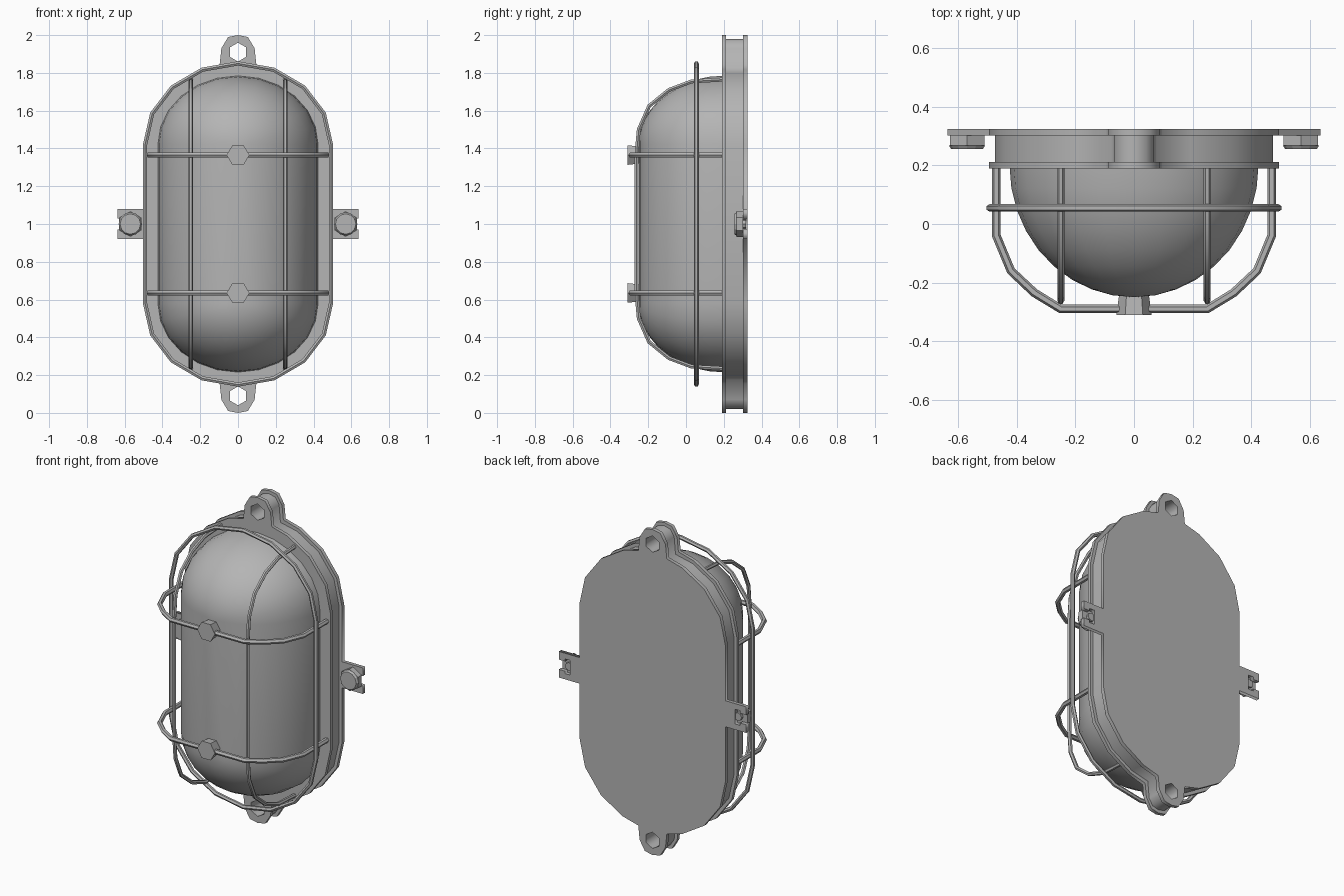
import bpy, bmesh, math
from mathutils import Matrix, Vector

if "Cube" in bpy.data.objects:
    bpy.data.objects.remove(bpy.data.objects["Cube"])

metal = bpy.data.materials.new("lamp grey")
metal.diffuse_color = (0.46, 0.46, 0.46, 1)
metal.use_nodes = True
metal.node_tree.nodes["Principled BSDF"].inputs["Base Color"].default_value = metal.diffuse_color
Z0, Z1 = 0.58, 1.42          # centres of the two rounded ends
R = math.radians


def add(name, mesh, smooth=None):
    ob = bpy.data.objects.new(name, mesh)
    bpy.context.collection.objects.link(ob)
    mesh.materials.clear()
    mesh.materials.append(metal)
    if smooth:
        bpy.ops.object.select_all(action='DESELECT')
        ob.select_set(True)
        bpy.context.view_layer.objects.active = ob
        bpy.ops.object.shade_smooth_by_angle(angle=R(smooth))
    return ob


def from_curve(name, cu, matrix=None, smooth=None):
    """Turn a curve into a mesh object."""
    tmp = bpy.data.objects.new("tmp", cu)
    bpy.context.collection.objects.link(tmp)
    bpy.context.view_layer.update()
    dg = bpy.context.evaluated_depsgraph_get()
    mesh = bpy.data.meshes.new_from_object(tmp.evaluated_get(dg))
    bpy.data.objects.remove(tmp)
    if matrix:
        mesh.transform(matrix)
    return add(name, mesh, smooth)


def spline(cu, pts, closed):
    s = cu.splines.new('POLY')
    s.points.add(len(pts) - 1)
    for p, co in zip(s.points, pts):
        p.co = (*co, 1)
    s.use_cyclic_u = closed


def tube(name, pts, r=0.013, closed=False):
    cu = bpy.data.curves.new(name, 'CURVE')
    cu.dimensions = '3D'
    cu.bevel_depth, cu.bevel_resolution, cu.use_fill_caps = r, 1, True
    spline(cu, pts, closed)
    return from_curve(name, cu, smooth=50)


def plate(name, outline, holes, y0, y1):
    """Filled front-view outline (x, z) with holes, between two depths."""
    cu = bpy.data.curves.new(name, 'CURVE')
    cu.dimensions, cu.fill_mode = '2D', 'BOTH'
    cu.extrude = (y1 - y0) / 2
    for loop in [outline] + holes:
        spline(cu, [(x, z, 0) for x, z in loop], True)
    m = Matrix.Translation((0, (y0 + y1) / 2, 0)) @ Matrix.Rotation(R(90), 4, 'X')
    return from_curve(name, cu, m)


def frustum(name, x, z, y0, y1, r0, r1, n=6, turn=0):
    bm = bmesh.new()
    m = (Matrix.Translation((x, (y0 + y1) / 2, z)) @ Matrix.Rotation(R(-90), 4, 'X')
         @ Matrix.Rotation(R(turn), 4, 'Z'))
    bmesh.ops.create_cone(bm, cap_ends=True, segments=n, radius1=r0, radius2=r1,
                          depth=y1 - y0, matrix=m)
    me = bpy.data.meshes.new(name)
    bm.to_mesh(me)
    bm.free()
    return add(name, me)


def stadium(rx, rz, n):
    lo = [(rx * math.cos(a), Z0 + rz * math.sin(a))
          for a in (-math.pi + math.pi * i / n for i in range(n + 1))]
    hi = [(rx * math.cos(a), Z1 + rz * math.sin(a))
          for a in (math.pi * i / n for i in range(n + 1))]
    return lo + hi


def outline(d, tabs=False):
    """Housing outline with end ears, inset by d, optionally with slotted tabs."""
    q = [(0, d), (0.052 - d / 2, 0.01 + d), (0.088 - d, 0.07), (0.097 - d, 0.155 + d)]
    q += [((0.495 - d) * math.cos(R(a)), Z0 + (0.435 - d) * math.sin(R(a)))
          for a in (-66, -45, -22, 0)]
    if tabs:
        q += [(0.495, 0.92), (0.637, 0.92), (0.637, 0.97), (0.595, 0.97),
              (0.595, 0.955), (0.56, 0.955)]
    right = q + [(x, 2 - z) for x, z in reversed(q)]
    return right + [(-x, z) for x, z in reversed(right[1:-1])]


def hole(z):
    return [(0.05 * math.cos(R(60 * i + 30)), z + 0.05 * math.sin(R(60 * i + 30)))
            for i in range(6)]


# Housing: back plate with side tabs, inset body, front flange
holes = [hole(0.09), hole(1.91)]
plate("back_plate", outline(0, True), holes, 0.302, 0.325)
plate("housing_body", outline(0.02), holes, 0.212, 0.302)
plate("front_flange", outline(0), holes, 0.19, 0.212)

# Glass dome: half capsule lofted from shrinking stadium loops
bm = bmesh.new()
steps, prev = 9, None
for k in range(steps + 1):
    a = math.pi / 2 * k / steps
    s, y = max(math.cos(a), 1e-6), 0.2 - 0.45 * math.sin(a)
    ring = [bm.verts.new((x, y, z)) for x, z in stadium(0.425 * s, 0.365 * s, 12)]
    if prev:
        n = len(ring)
        for i in range(n):
            j = (i + 1) % n
            bm.faces.new((prev[i], prev[j], ring[j], ring[i]))
    prev = ring
bmesh.ops.remove_doubles(bm, verts=bm.verts[:], dist=1e-4)
bmesh.ops.recalc_face_normals(bm, faces=bm.faces[:])
me = bpy.data.meshes.new("glass_dome")
bm.to_mesh(me)
bm.free()
add("glass_dome", me, 40)

# Wire guard: hoop around the dome
tube("guard_hoop", [(x, 0.055, z) for x, z in stadium(0.492, 0.43, 8)], closed=True)

# Wire guard: two cross bars with hexagonal knobs
half = [(0.47, 0.2), (0.47, -0.04), (0.42, -0.16), (0.34, -0.235), (0.25, -0.29)]
path = half + [(-x, y) for x, y in reversed(half)]
for side, z in (("lower", 0.635), ("upper", 1.365)):
    tube(side + "_guard_bar", [(x, y, z) for x, y in path], 0.015)
    frustum(side + "_guard_knob", 0, z, -0.31, -0.235, 0.06, 0.05, turn=30)

# Wire guard: two upright bars
low = [(0.2, 0.235), (0.03, 0.245), (-0.09, 0.29), (-0.195, 0.375), (-0.25, 0.5), (-0.262, 0.635)]
path = low + [(y, 2 - z) for y, z in reversed(low)]
for side, s in (("left", -1), ("right", 1)):
    tube(side + "_guard_upright", [(s * 0.25, y, z) for y, z in path], 0.012)
    # Tab bolts
    frustum(side + "_bolt_head", s * 0.57, 1, 0.268, 0.302, 0.068, 0.068)
    frustum(side + "_bolt_chamfer", s * 0.57, 1, 0.256, 0.268, 0.054, 0.062, 12)
    frustum(side + "_bolt_shank", s * 0.575, 1, 0.3, 0.318, 0.025, 0.025, 8)
